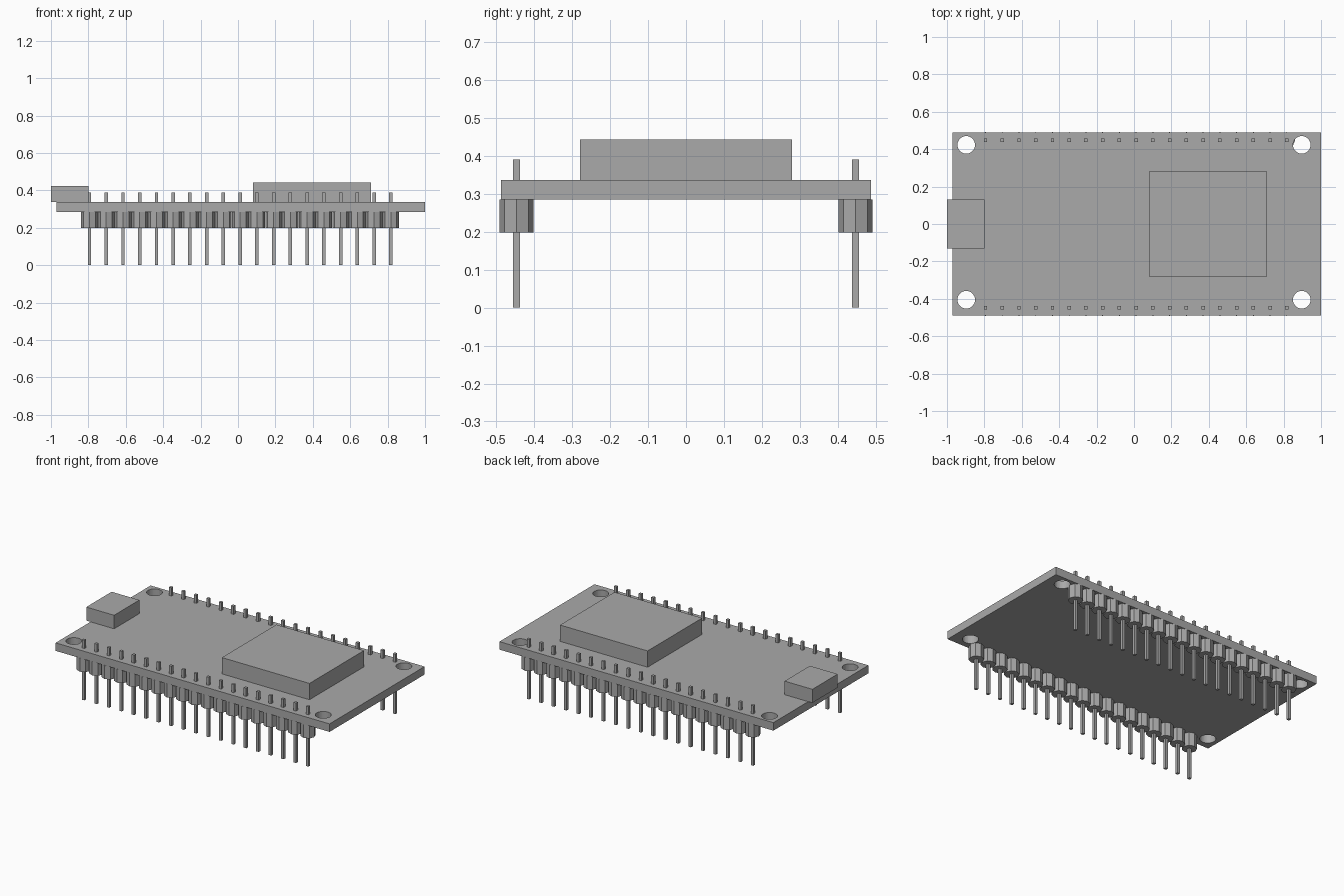
import bpy, bmesh
from mathutils import Matrix

if "Cube" in bpy.data.objects:
    bpy.data.objects.remove(bpy.data.objects["Cube"], do_unlink=True)

grey = bpy.data.materials.new("plain grey")
grey.use_nodes = True
grey.diffuse_color = (0.4, 0.4, 0.4, 1)
grey.node_tree.nodes["Principled BSDF"].inputs["Base Color"].default_value = (0.4, 0.4, 0.4, 1)


def finish(name, bm):
    mesh = bpy.data.meshes.new(name)
    bm.to_mesh(mesh)
    bm.free()
    mesh.materials.append(grey)
    obj = bpy.data.objects.new(name, mesh)
    bpy.context.collection.objects.link(obj)
    return obj


def add_box(bm, low, high):
    size = [b - a for a, b in zip(low, high)]
    centre = [(a + b) / 2 for a, b in zip(low, high)]
    bmesh.ops.create_cube(bm, size=1, matrix=Matrix.Translation(centre) @ Matrix.Diagonal((*size, 1)))


def add_prism(bm, x, y, low, high, radius, sides):
    bmesh.ops.create_cone(bm, cap_ends=True, segments=sides, radius1=radius, radius2=radius,
                          depth=high - low, matrix=Matrix.Translation((x, y, (low + high) / 2)))


def box(name, low, high):
    bm = bmesh.new()
    add_box(bm, low, high)
    return finish(name, bm)


BOTTOM, TOP = 0.285, 0.337

# Circuit board with four mounting holes
board = box("board", (-0.97, -0.488, BOTTOM), (1, 0.488, TOP))
bm = bmesh.new()
for x in (-0.897, 0.897):
    for y in (-0.405, 0.423):
        add_prism(bm, x, y, BOTTOM - 0.1, TOP + 0.1, 0.047, 32)
cutter = finish("hole_cutter", bm)
cutter.hide_render = True
cutter.hide_viewport = True
cut = board.modifiers.new("mounting holes", "BOOLEAN")
cut.object = cutter
cut.solver = "EXACT"

# Main chip and cable socket
box("main_chip", (0.08, -0.28, TOP), (0.71, 0.28, TOP + 0.106))
box("cable_socket", (-1, -0.13, TOP), (-0.8, 0.13, TOP + 0.088))

# Two header rows: eight-sided collars under the board, square pins through it
for side, y in (("front", -0.447), ("back", 0.447)):
    collars, pins = bmesh.new(), bmesh.new()
    for i in range(19):
        x = -0.794 + i * 0.0895
        add_prism(collars, x, y, 0.198, BOTTOM, 0.0445, 8)
        add_box(pins, (x - 0.009, y - 0.009, 0), (x + 0.009, y + 0.009, 0.39))
    finish(side + "_header_collars", collars)
    finish(side + "_header_pins", pins)
